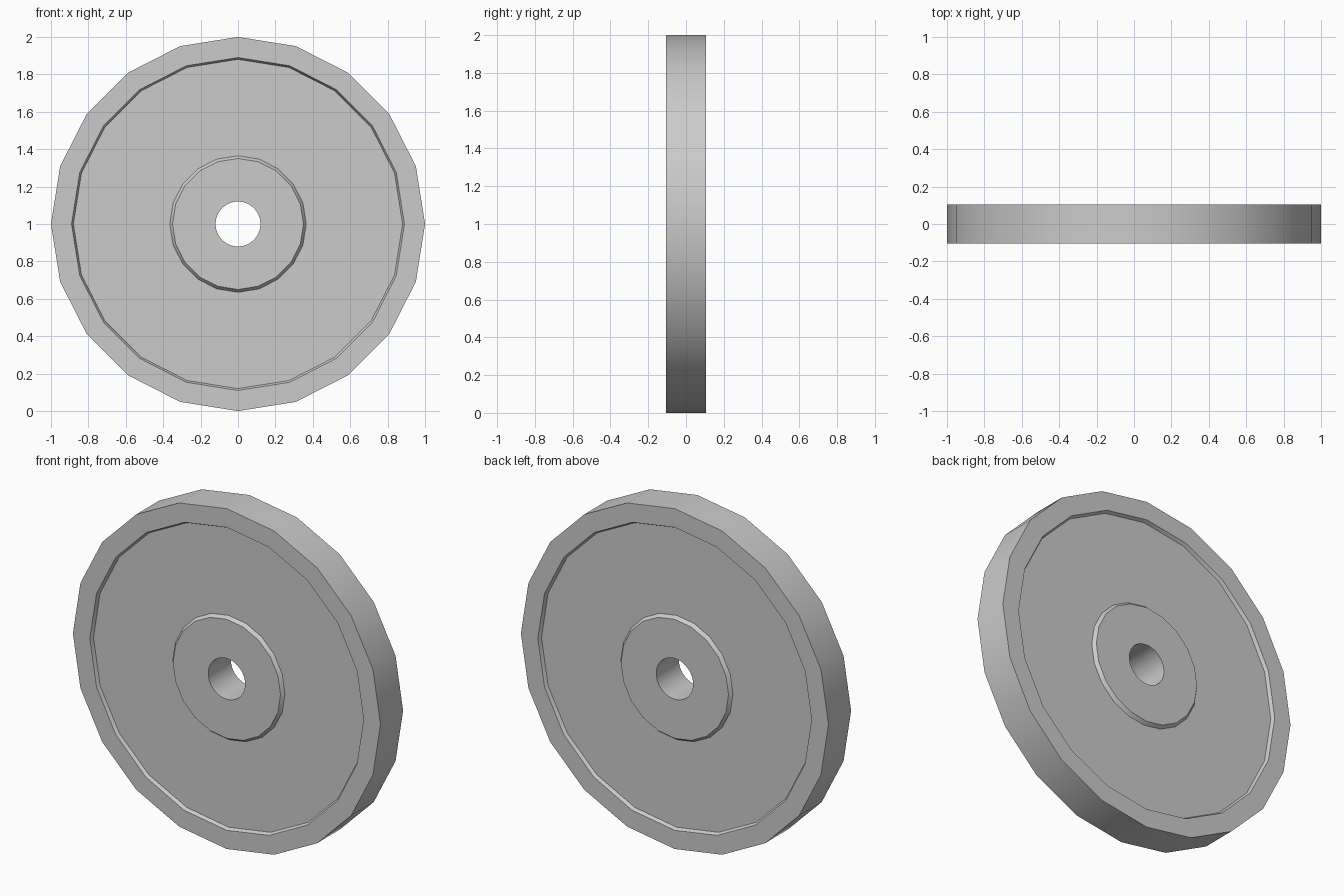
import bpy, bmesh, math

if "Cube" in bpy.data.objects:
    bpy.data.objects.remove(bpy.data.objects["Cube"])

SIDES = 20    # sides of the low-poly rim and hub
BORE_MULT = 2  # bore segments per rim side
HALF = 0.105   # half the wheel's thickness
FLOOR = 0.085  # half thickness at the recessed web


def ring(bm, radius, y, count):
    step = 2 * math.pi / count
    return [bm.verts.new((radius * math.sin(i * step), y, 1 + radius * math.cos(i * step)))
            for i in range(count)]


def bridge(bm, a, b):
    # Ring b may have a whole multiple of ring a's segments
    n, k = len(a), len(b) // len(a)
    for i in range(n):
        inner = [b[(i * k + j) % len(b)] for j in range(k, -1, -1)]
        bm.faces.new([a[i], a[(i + 1) % n]] + inner)


bm = bmesh.new()

# Each side: rim face, step down to the web, step up to the hub, bore edge
PROFILE = [(1.0, HALF), (0.89, HALF), (0.88, FLOOR), (0.365, FLOOR), (0.35, HALF)]
sides = []
for s in (-1, 1):
    rings = [ring(bm, r, s * y, SIDES) for r, y in PROFILE]
    rings.append(ring(bm, 0.12, s * HALF, SIDES * BORE_MULT))
    for a, b in zip(rings, rings[1:]):
        bridge(bm, a, b)
    sides.append(rings)

# Outer tread and inner bore walls
bridge(bm, sides[0][0], sides[1][0])
bridge(bm, sides[0][-1], sides[1][-1])
bmesh.ops.recalc_face_normals(bm, faces=bm.faces[:])

mesh = bpy.data.meshes.new("wheel")
bm.to_mesh(mesh)
bm.free()
wheel = bpy.data.objects.new("wheel", mesh)
bpy.context.collection.objects.link(wheel)

# Smooth round walls, crisp steps
bpy.context.view_layer.objects.active = wheel
wheel.select_set(True)
bpy.ops.object.shade_smooth_by_angle(angle=math.radians(30))
